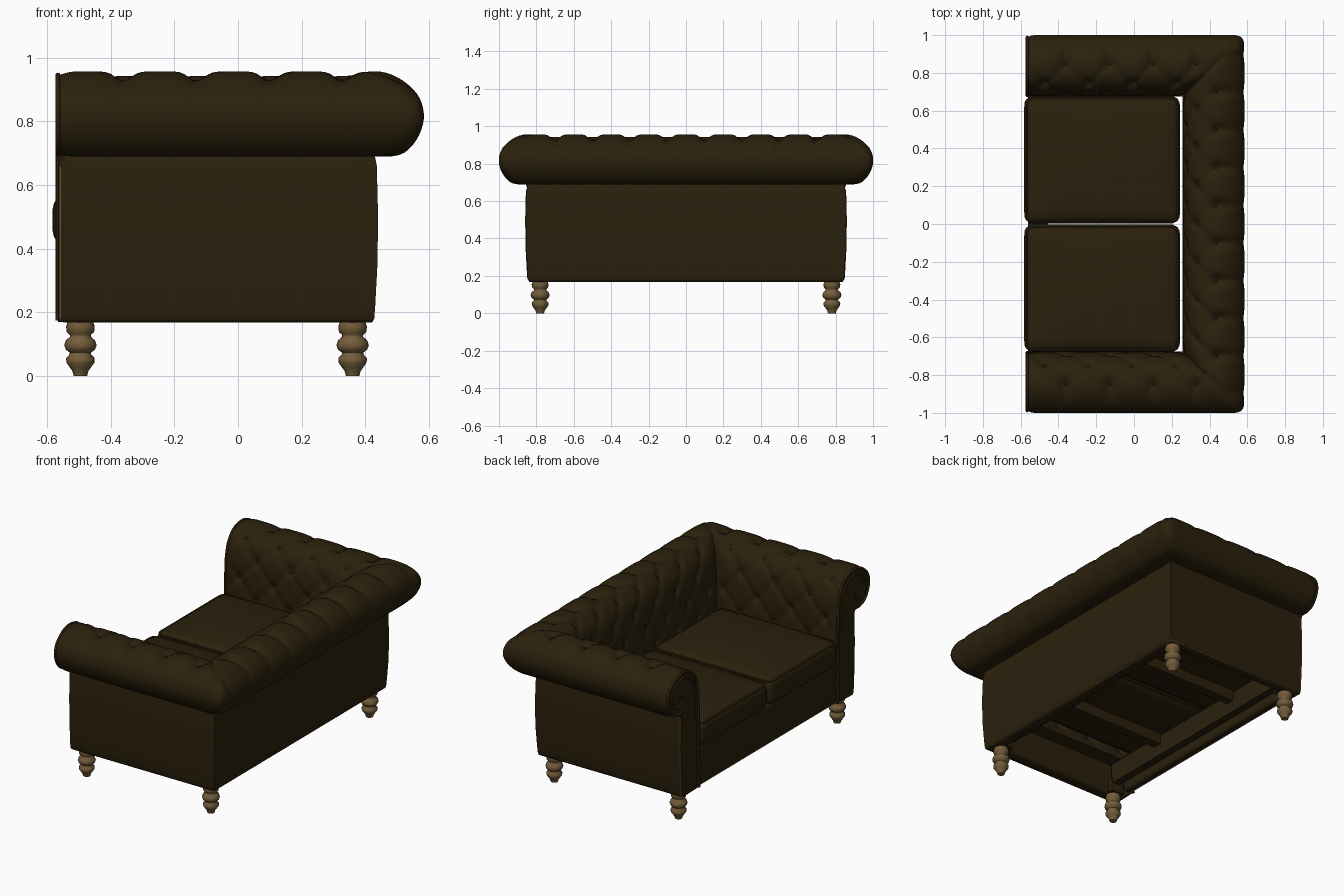
import bpy, bmesh, math
from mathutils import Vector, Matrix

if "Cube" in bpy.data.objects:
    bpy.data.objects.remove(bpy.data.objects["Cube"])

def material(name, rgb):
    m = bpy.data.materials.new(name)
    m.diffuse_color = (*rgb, 1)
    m.use_nodes = True
    m.node_tree.nodes["Principled BSDF"].inputs["Base Color"].default_value = m.diffuse_color
    return m

LEATHER = material("dark_brown_leather", (0.0235, 0.0145, 0.0038))
WOOD = material("tan_wood", (0.175, 0.11, 0.044))

BACK_X, ARM_Y, FRONT_X = 0.263, 0.68, -0.572   # inner faces and arm front

def finish(name, bm, mat, angle=50):
    bmesh.ops.recalc_face_normals(bm, faces=bm.faces)
    me = bpy.data.meshes.new(name)
    bm.to_mesh(me)
    bm.free()
    me.materials.append(mat)
    ob = bpy.data.objects.new(name, me)
    bpy.context.collection.objects.link(ob)
    bpy.ops.object.select_all(action='DESELECT')
    ob.select_set(True)
    bpy.context.view_layer.objects.active = ob
    bpy.ops.object.shade_smooth_by_angle(angle=math.radians(angle))
    return ob

def smooth_line(pts, step):
    """Catmull-Rom through the points, resampled to even spacing."""
    p = [Vector(q) for q in pts]
    p = [2 * p[0] - p[1]] + p + [2 * p[-1] - p[-2]]
    fine = []
    for i in range(1, len(p) - 2):
        a, b, c, d = p[i - 1:i + 3]
        for k in range(20):
            t = k / 20
            fine.append(0.5 * (2 * b + (c - a) * t + (2 * a - 5 * b + 4 * c - d) * t * t
                               + (3 * b - a - 3 * c + d) * t ** 3))
    fine.append(p[-2])
    out, run = [fine[0]], 0
    for a, b in zip(fine, fine[1:]):
        run += (b - a).length
        if run >= step:
            out.append(b)
            run = 0
    return out

def place(section, s, u, z):
    """section -1/1 = arm on that side, 0 = back; u = distance outwards."""
    if section == 0:
        return Vector((BACK_X + u, s, z))
    return Vector((s, section * (ARM_Y + u), z))

def limits(section, u, front=FRONT_X):
    return (-ARM_Y - u, ARM_Y + u) if section == 0 else (front, BACK_X + u)

def sweep(name, profile, step, depth=None, front=FRONT_X):
    """Mitred sweep of a (u, z) profile around arm, back and arm."""
    bm = bmesh.new()
    n = len(profile)
    for section in (-1, 0, 1):
        count = int((1.7 if section == 0 else 0.98) / step)
        rows = []
        for k in range(count + 1):
            f, row = k / count, []
            for i, (u, z) in enumerate(profile):
                if depth:
                    du, dz = depth(section, f, i)
                    u, z = u + du, z + dz
                lo, hi = limits(section, u, front)
                row.append(bm.verts.new(place(section, lo + (hi - lo) * f, u, z)))
            rows.append(row)
        for a, b in zip(rows, rows[1:]):
            for i in range(n - 1):
                bm.faces.new((a[i], a[i + 1], b[i + 1], b[i]))
    bmesh.ops.remove_doubles(bm, verts=bm.verts, dist=0.0004)
    return finish(name, bm, LEATHER, 70)

# Tufted inner face and rolled top
ROLL = [(-.006, .36), (-.006, .48), (-.006, .6), (-.004, .72), (.004, .8), (.03, .88), (.09, .94),
        (.17, .957), (.24, .937), (.3, .885), (.321, .82), (.305, .755), (.265, .705),
        (.22, .69), (.165, .69)]
roll = smooth_line(ROLL, 0.013)
arc = [0]
for a, b in zip(roll, roll[1:]):
    arc.append(arc[-1] + (b - a).length)
top_i = min(range(len(roll)), key=lambda i: abs(roll[i].x - .17) + (0 if roll[i].y > .9 else 9))
ROW = 0.125

def spacing(section):
    return (0.1, 0.2) if section == 0 else (-0.36, 0.23)   # phase, button pitch

def normal(i):
    t = (roll[min(i + 1, len(roll) - 1)] - roll[max(i - 1, 0)]).normalized()
    return Vector((-t.y, t.x))

def tuft(section, f, i):
    lo, hi = limits(section, roll[i].x)
    s = lo + (hi - lo) * f
    phase, pitch = spacing(section)
    q, v = (s - phase) / pitch, (arc[top_i] - arc[i]) / ROW
    w = max(v, 0) / 2
    fa, fb = (abs(c - round(c)) for c in (q + w, q - w))
    d = 0.008 * (math.exp(-(fa / .13) ** 2) + math.exp(-(fb / .13) ** 2))
    d += 0.012 * math.exp(-(fa * fa + fb * fb) / .018)
    if v < 0:
        d *= math.exp(v * (1.0 if section == 0 else 1.8))
    fq = abs(q - round(q))
    d += 0.012 * math.exp(-(fq / .18) ** 2 - (v / .6) ** 2)      # scalloped top line
    edge = max(0, min(1, (hi - s) / 0.06, (s - lo) / 0.06))
    seam = 0.014
    d = seam * (1 - edge) ** 2 + d * edge * edge * (3 - 2 * edge)
    if i > len(roll) - 6:
        d = min(d, 0.004)
    return -normal(i) * d

sweep("tufted_back_and_arms", roll, 0.014, tuft)

# Buttons in the tuft dimples
bm = bmesh.new()
for section in (-1, 0, 1):
    phase, pitch = spacing(section)
    for v in range(4):
        i = min(range(top_i + 1), key=lambda j: abs((arc[top_i] - arc[j]) / ROW - v))
        for k in range(-8, 9):
            s = phase + (k + (v % 2) / 2) * pitch
            u, z = roll[i] - normal(i) * (0.039 if v == 0 else 0.027)
            lo, hi = limits(section, u)
            if lo + .06 < s < hi - .06:
                bmesh.ops.create_uvsphere(bm, u_segments=8, v_segments=5, radius=.011,
                                          matrix=Matrix.Translation(place(section, s, u, z)))
finish("tuft_buttons", bm, LEATHER)

# Plain outer panels with turned-in bottom lip
OUTER = [(.165, .70), (.173, .66), (.177, .5), (.175, .35), (.168, .22), (.165, .18), (.16, .17),
         (.1, .17), (.09, .18), (.09, .36), (-.006, .36)]
sweep("outer_panels", [Vector(p) for p in OUTER], 0.1, None, -.556)

def tube(name, pts, r, closed=False, mat=LEATHER):
    cu = bpy.data.curves.new(name, 'CURVE')
    cu.dimensions = '3D'
    cu.bevel_depth, cu.bevel_resolution, cu.use_fill_caps = r, 2, True
    sp = cu.splines.new('POLY')
    sp.points.add(len(pts) - 1)
    for p, q in zip(sp.points, pts):
        p.co = (*q, 1)
    sp.use_cyclic_u = closed
    sp.use_smooth = True
    cu.materials.append(mat)
    ob = bpy.data.objects.new(name, cu)
    bpy.context.collection.objects.link(ob)

def soft_box(name, centre, size, r, crown=0, mat=LEATHER, cuts=13):
    """Rounded box, optionally crowned on top and bottom."""
    bm = bmesh.new()
    bmesh.ops.create_cube(bm, size=2)
    bmesh.ops.subdivide_edges(bm, edges=bm.edges, cuts=cuts, use_grid_fill=True)
    half = Vector(size) / 2
    for v in bm.verts:
        g = Vector([math.sin(c * math.pi / 2) for c in v.co])
        p = Vector([a * b for a, b in zip(g, half)])
        core = Vector([max(-h + r, min(h - r, c)) for c, h in zip(p, half)])
        if (p - core).length > 1e-6:
            p = core + (p - core).normalized() * r
        p.z += crown * (1 - g.x ** 2) * (1 - g.y ** 2) * p.z / half.z
        v.co = p + Vector(centre)
    return finish(name, bm, mat, 60)

# Arm fronts: scroll-shaped facing, piping and wood edge strip
inset = [p - normal(i) * .012 for i, p in enumerate(roll[:-1])]
outer_side = [Vector((u - .006, z)) for u, z in OUTER[1:7]]
face_line = [Vector((0, .174))] + inset + outer_side
inner_line = smooth_line([(.03, .2), (.03, .5), (.03, .75), (.065, .86), (.16, .912), (.24, .88),
                          (.275, .82), (.25, .76), (.205, .745), (.17, .78), (.18, .82)], .015)
for side in (-1, 1):
    tag = "left" if side < 0 else "right"
    bm = bmesh.new()
    f = bm.faces.new([bm.verts.new((-.545, side * (ARM_Y + u), z)) for u, z in face_line])
    ext = bmesh.ops.extrude_face_region(bm, geom=[f])
    for v in ext['geom']:
        if isinstance(v, bmesh.types.BMVert):
            v.co.x = -.565
    bmesh.ops.triangulate(bm, faces=[g for g in bm.faces if len(g.verts) > 4])
    finish(tag + "_arm_facing", bm, LEATHER, 40)
    tube(tag + "_arm_piping", [(-.566, side * (ARM_Y + u), z) for u, z in face_line[:-6]], .008)
    tube(tag + "_scroll_piping", [(-.565, side * (ARM_Y + u), z) for u, z in inner_line], .007)
    tube(tag + "_edge_strip", [(-.558, side * (ARM_Y + u - .001), z) for u, z in OUTER[1:6]],
         .004, False, WOOD)

# Thin wood edging round the bottom
R = .157
tube("bottom_edging", [(-.548, -ARM_Y - R, .171), (BACK_X + R, -ARM_Y - R, .171),
                       (BACK_X + R, ARM_Y + R, .171), (-.548, ARM_Y + R, .171)], .003, True, WOOD)

# Front rail with a bead
soft_box("front_rail", (-.53, 0, .29), (.05, 1.4, .24), .018)
tube("rail_bead", [(-.555, -.68, .245), (-.555, .68, .245)], .007)

# Seat cushions with piping
for side in (-1, 1):
    tag = "left" if side < 0 else "right"
    cx, cy, cz, sx, sy, sz, r = -.169, side * .34, .49, .826, .676, .165, .05
    soft_box(tag + "_seat_cushion", (cx, cy, cz), (sx, sy, sz), r, .03)
    for level in (-1, 1):
        ring = []
        for k in range(24):
            t = math.radians((k // 6) * 90 + (k % 6) * 18)
            ax = 1 if k // 6 in (0, 3) else -1
            ay = 1 if k // 6 < 2 else -1
            ring.append((cx + ax * (sx / 2 - r) + .037 * math.cos(t),
                         cy + ay * (sy / 2 - r) + .037 * math.sin(t),
                         cz + level * (sz / 2 - .0145)))
        tube(tag + "_cushion_piping", ring, .005, True)

# Underframe beams
for y in (-.33, .33):
    soft_box("cross_beam", (-.14, y, .33), (.74, .06, .07), .004, 0, LEATHER, 2)
for x in (-.48, .31):
    soft_box("long_beam", (x, 0, .29), (.05, 1.5, .13), .004, 0, LEATHER, 2)

# Turned legs
LEG = [(0, 0), (.021, 0), (.025, .015), (.034, .028), (.044, .042), (.045, .056), (.034, .068),
       (.034, .074), (.046, .083), (.051, .097), (.046, .112), (.033, .123), (.033, .129),
       (.043, .138), (.045, .155), (.04, .172), (0, .185)]
for x, tag in ((-.495, "front_leg"), (.36, "back_leg")):
    for y in (-.78, .78):
        bm = bmesh.new()
        rings = [[bm.verts.new((x + r * math.cos(k * math.pi / 10), y + r * math.sin(k * math.pi / 10), z))
                  for k in range(20)] for r, z in LEG]
        for a, b in zip(rings, rings[1:]):
            for k in range(20):
                bm.faces.new((a[k], a[(k + 1) % 20], b[(k + 1) % 20], b[k]))
        bmesh.ops.remove_doubles(bm, verts=bm.verts, dist=1e-5)
        finish(tag, bm, WOOD, 50)
        # corner block joining the leg to the frame
        soft_box("leg_block", (x, y, .22), (.09, .09, .09), .004, 0, LEATHER, 2)
